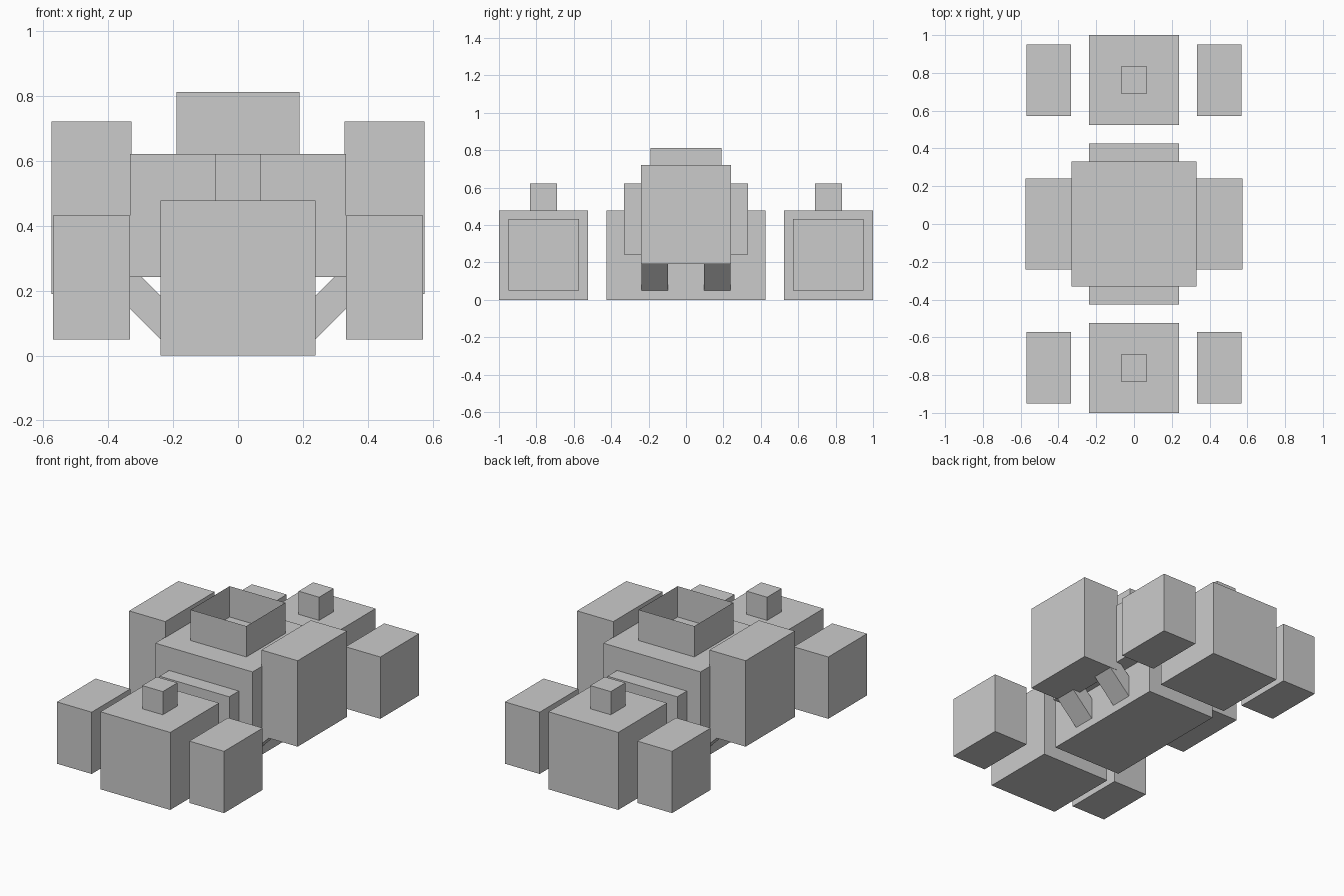
import bpy, bmesh

if "Cube" in bpy.data.objects:
    bpy.data.objects.remove(bpy.data.objects["Cube"])


def mesh_object(name, verts, faces):
    mesh = bpy.data.meshes.new(name)
    mesh.from_pydata(verts, [], faces)
    bm = bmesh.new()
    bm.from_mesh(mesh)
    bmesh.ops.recalc_face_normals(bm, faces=bm.faces)
    bm.to_mesh(mesh)
    bm.free()
    obj = bpy.data.objects.new(name, mesh)
    bpy.context.collection.objects.link(obj)
    return obj


def prism(name, profile, y0, y1, capped=True):
    """Extrude an (x, z) profile from y0 to y1."""
    n = len(profile)
    verts = [(x, y, z) for y in (y0, y1) for x, z in profile]
    faces = [(i, (i + 1) % n, n + (i + 1) % n, n + i) for i in range(n)]
    if capped:
        faces += [tuple(range(n)), tuple(range(n, 2 * n))]
    return mesh_object(name, verts, faces)


def box(name, x, y, z):
    return prism(name, [(x[0], z[0]), (x[1], z[0]), (x[1], z[1]), (x[0], z[1])], *y)


def span(a, b, s):
    return (a, b) if s > 0 else (-b, -a)


# Central hull and wide body
box("hull", (-0.238, 0.238), (-0.425, 0.425), (0, 0.478))
box("body", (-0.332, 0.332), (-0.332, 0.332), (0.242, 0.621))

# Open-topped rim: four thin walls on the body
h = 0.19
corners = [(-h, -h), (h, -h), (h, h), (-h, h)]
mesh_object("roof_rim", [(x, y, z) for z in (0.621, 0.811) for x, y in corners],
            [(i, (i + 1) % 4, 4 + (i + 1) % 4, 4 + i) for i in range(4)])

for sx, side in ((-1, "left"), (1, "right")):
    # Side pods
    box(f"side_pod_{side}", span(0.328, 0.575, sx), (-0.24, 0.24), (0.19, 0.72))
    for sy, end in ((-1, "front"), (1, "back")):
        # Slanted struts from hull to pod
        outline = [(0.238, 0.05), (0.238, 0.183), (0.315, 0.26), (0.382, 0.194)]
        prism(f"strut_{end}_{side}", [(sx * x, z) for x, z in outline],
              *span(0.097, 0.238, sy))
        # Outer corner boxes
        box(f"corner_box_{end}_{side}", span(0.333, 0.57, sx),
            span(0.573, 0.95, sy), (0.05, 0.431))

# End blocks with a small cube on top
for sy, end in ((-1, "front"), (1, "back")):
    box(f"end_block_{end}", (-0.238, 0.238), span(0.525, 1.0, sy), (0, 0.478))
    box(f"cap_{end}", (-0.07, 0.07), span(0.691, 0.833, sy), (0.478, 0.621))
